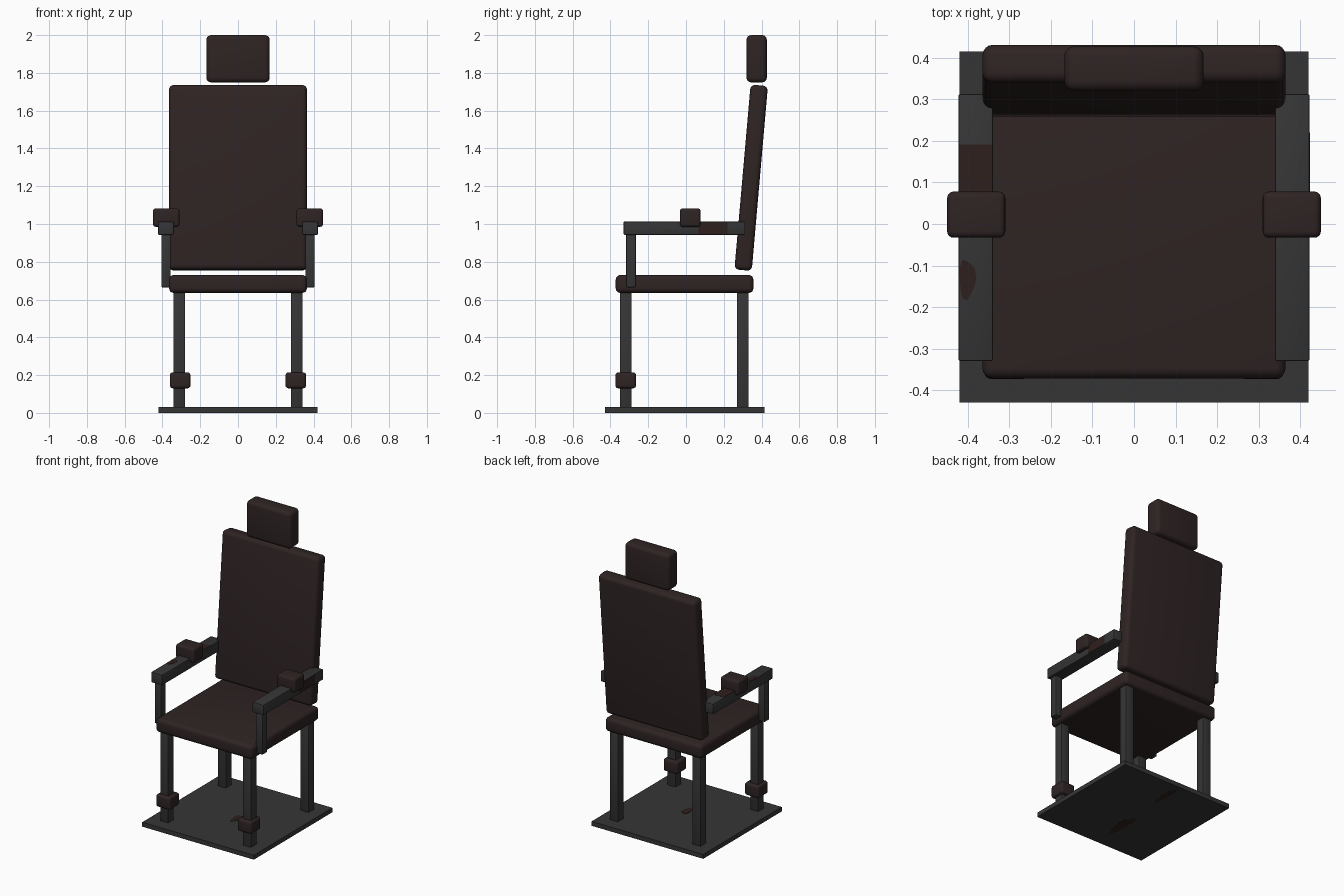
import bpy, math
from mathutils import Matrix, Vector

cube = bpy.data.objects.get("Cube")
if cube:
    bpy.data.objects.remove(cube, do_unlink=True)


def material(name, rgb):
    mat = bpy.data.materials.new(name)
    mat.use_nodes = True
    mat.diffuse_color = (*rgb, 1)
    mat.node_tree.nodes["Principled BSDF"].inputs["Base Color"].default_value = (*rgb, 1)
    return mat


leather = material("dark_brown_leather", (0.028, 0.017, 0.017))
metal = material("dark_grey_metal", (0.036, 0.036, 0.036))
stain = material("rusty_stain", (0.028, 0.014, 0.013))


def box(name, low, high, mat, bevel, segments, tilt=0):
    """Rounded box between two corners, optionally leaning about x."""
    low, high = Vector(low), Vector(high)
    size = high - low
    bpy.ops.mesh.primitive_cube_add(size=1, location=(low + high) / 2)
    obj = bpy.context.object
    obj.name = name
    obj.data.transform(Matrix.Diagonal((*size, 1)))
    obj.rotation_euler.x = tilt
    obj.data.materials.append(mat)
    if bevel:
        mod = obj.modifiers.new("rounding", 'BEVEL')
        mod.width, mod.segments = bevel, segments
        bpy.ops.object.modifier_apply(modifier=mod.name)
        bpy.ops.object.shade_smooth_by_angle(angle=math.radians(40))
    return obj


def cushion(name, low, high, bevel=0.025, tilt=0):
    return box(name, low, high, leather, bevel, 4, tilt)


def bar(name, low, high):
    return box(name, low, high, metal, 0.004, 2)


def blotch(name, centre, radii, normal='z'):
    """Thin irregular stain lying on a flat surface."""
    count = 12
    rim = []
    for i in range(count):
        a = math.tau * i / count
        wobble = 1 + 0.15 * math.sin(3 * a + 1)
        u, v = radii[0] * wobble * math.cos(a), radii[1] * wobble * math.sin(a)
        rim.append(Vector((u, v, 0) if normal == 'z' else (0, u, v)))
    up = Vector((0, 0, 0.001) if normal == 'z' else (0.001, 0, 0))
    verts = [p - up for p in rim] + [p + up for p in rim]
    faces = [list(range(count))[::-1], list(range(count, 2 * count))]
    faces += [(i, (i + 1) % count, (i + 1) % count + count, i + count) for i in range(count)]
    mesh = bpy.data.meshes.new(name)
    mesh.from_pydata(verts, [], faces)
    mesh.materials.append(stain)
    obj = bpy.data.objects.new(name, mesh)
    obj.location = centre
    bpy.context.collection.objects.link(obj)


# Base plate
box("base_plate", (-0.42, -0.43, 0), (0.42, 0.415, 0.03), metal, 0, 1)

# Seat, leaning backrest and headrest
cushion("seat", (-0.365, -0.372, 0.635), (0.365, 0.357, 0.73))
cushion("backrest", (-0.365, 0.299, 0.754), (0.365, 0.391, 1.736),
        tilt=-math.radians(5))
cushion("headrest", (-0.168, 0.32, 1.75), (0.168, 0.428, 2.0))

# Legs, arms and restraints on both sides
for side, s in (("left", 1), ("right", -1)):
    def span(inner, outer):
        return sorted((s * inner, s * outer))

    a, b = span(0.28, 0.342)
    bar(f"{side}_front_leg", (a, -0.35, 0.03), (b, -0.288, 0.65))
    bar(f"{side}_back_leg", (a, 0.27, 0.03), (b, 0.332, 0.65))

    a, b = span(0.252, 0.36)
    cushion(f"{side}_ankle_cuff", (a, -0.373, 0.13), (b, -0.265, 0.215), 0.015)

    a, b = span(0.357, 0.406)
    bar(f"{side}_arm_post", (a, -0.317, 0.665), (b, -0.266, 0.95))
    a, b = span(0.34, 0.423)
    bar(f"{side}_armrest", (a, -0.33, 0.943), (b, 0.313, 1.013))

    a, b = span(0.31, 0.45)
    cushion(f"{side}_wrist_cuff", (a, -0.033, 0.985), (b, 0.078, 1.082), 0.015)

# Stains on the armrests
box("right_armrest_top_stain", (-0.421, 0.07, 1.012), (-0.342, 0.192, 1.0145), stain, 0, 1)
blotch("right_armrest_front_stain", (-0.402, -0.133, 1.0135), (0.02, 0.048))
box("left_armrest_side_stain", (0.422, 0.065, 0.947), (0.4245, 0.22, 1.008), stain, 0, 1)

# Stains on the base plate
blotch("base_top_stain", (0.025, -0.05, 0.031), (0.025, 0.05))
blotch("base_bottom_front_stain", (-0.05, -0.17, 0.0005), (0.03, 0.12))
blotch("base_bottom_back_stain", (-0.02, 0.28, 0.0005), (0.022, 0.1))
